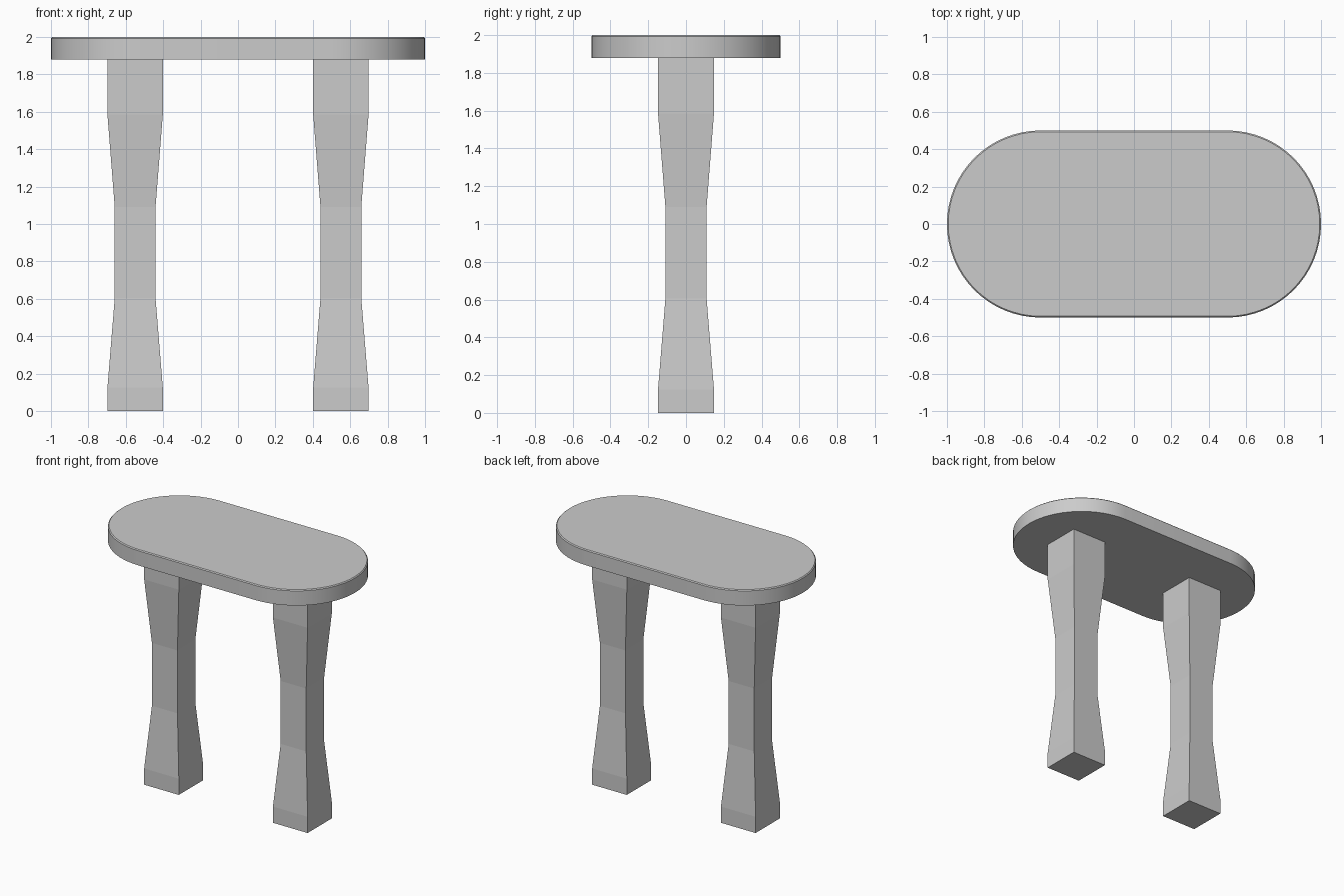
import bpy, bmesh, math

if "Cube" in bpy.data.objects:
    bpy.data.objects.remove(bpy.data.objects["Cube"])


def finish(name, bm, smooth):
    bmesh.ops.recalc_face_normals(bm, faces=bm.faces)
    mesh = bpy.data.meshes.new(name)
    bm.to_mesh(mesh)
    bm.free()
    obj = bpy.data.objects.new(name, mesh)
    bpy.context.collection.objects.link(obj)
    if smooth:
        bpy.ops.object.select_all(action='DESELECT')
        obj.select_set(True)
        bpy.context.view_layer.objects.active = obj
        bpy.ops.object.shade_smooth_by_angle(angle=math.radians(30))
    return obj


def loft(bm, rings):
    """Skin a stack of equal-length vertex rings and cap both ends."""
    loops = [[bm.verts.new(p) for p in ring] for ring in rings]
    for a, b in zip(loops, loops[1:]):
        for i in range(len(a)):
            j = (i + 1) % len(a)
            bm.faces.new((a[i], a[j], b[j], b[i]))
    bm.faces.new(loops[0][::-1])
    bm.faces.new(loops[-1])


# Stadium-shaped seat slab with a fine softened top edge
def stadium(radius, z, steps=32):
    ring = []
    for side, start in ((1, -math.pi / 2), (-1, math.pi / 2)):
        for i in range(steps + 1):
            a = start + math.pi * i / steps
            ring.append((side * 0.5 + radius * math.cos(a), radius * math.sin(a), z))
    return ring


bm = bmesh.new()
loft(bm, [stadium(r, z) for r, z in ((0.5, 1.88), (0.5, 1.993), (0.493, 2.0))])
finish("seat", bm, True)

# Square legs with a narrowed waist: (height, half width)
LEG = ((0, 0.148), (0.125, 0.148), (0.605, 0.109), (1.09, 0.109), (1.585, 0.148), (1.88, 0.148))
for name, x in (("left_leg", -0.55), ("right_leg", 0.55)):
    bm = bmesh.new()
    loft(bm, [[(x + sx * h, sy * h, z) for sx, sy in ((-1, -1), (1, -1), (1, 1), (-1, 1))]
              for z, h in LEG])
    finish(name, bm, False)
